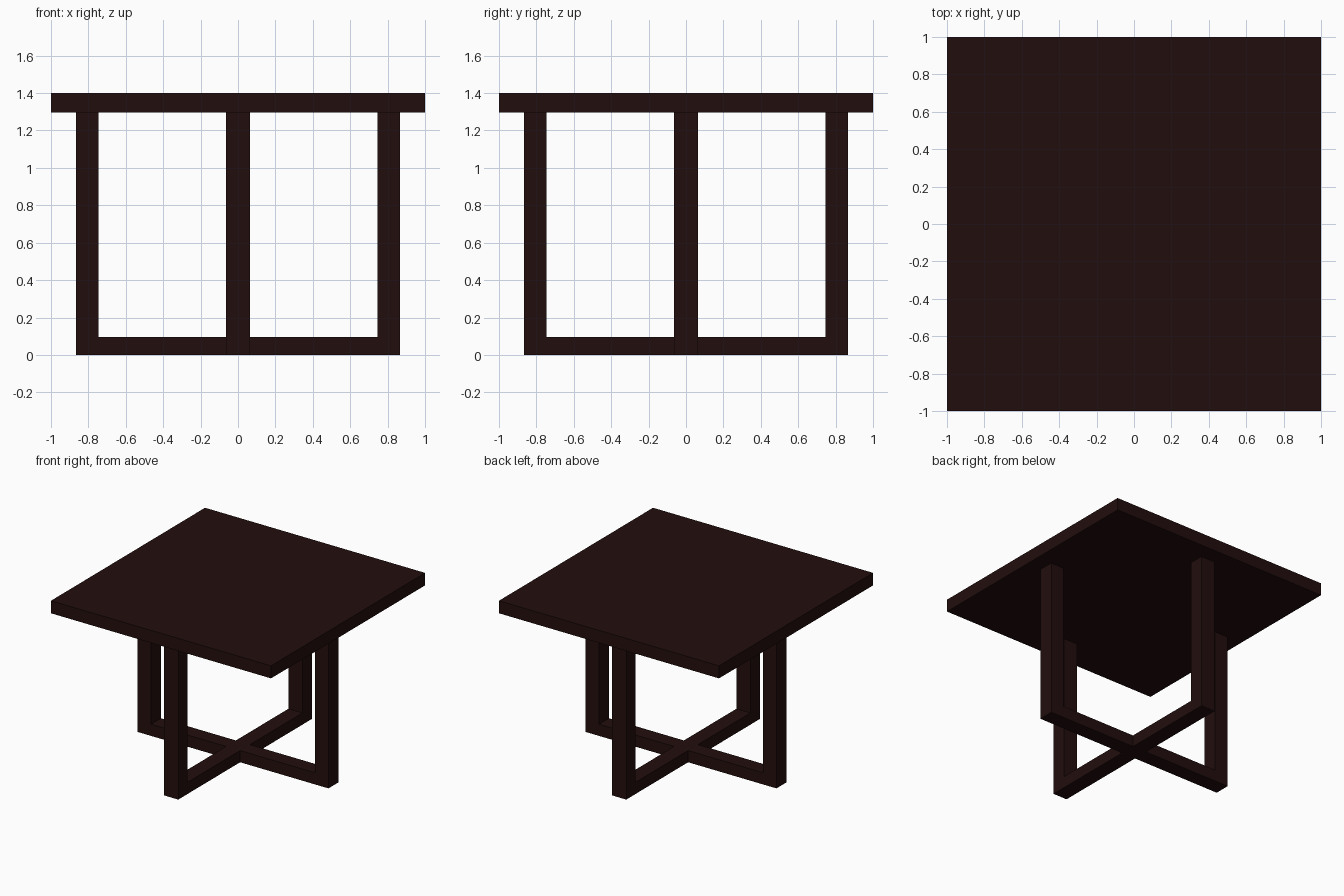
import bpy
from mathutils import Matrix, Vector
from math import radians

TOP_Z, UNDER_Z = 1.4, 1.297       # table top slab
OUTER, INNER = 0.867, 0.745       # leg faces measured from the centre
WIDTH, RAIL_H = 0.128, 0.096      # timber width and floor rail height

cube = bpy.data.objects.get("Cube")
if cube:
    bpy.data.objects.remove(cube, do_unlink=True)

# Dark stained wood
wood = bpy.data.materials.new("dark_brown_wood")
wood.use_nodes = True
colour = (0.0160, 0.0042, 0.0040, 1)
wood.diffuse_color = colour
shader = wood.node_tree.nodes["Principled BSDF"]
shader.inputs["Base Color"].default_value = colour
shader.inputs["Roughness"].default_value = 0.6


def box(name, low, high, turn=0):
    """Box between two corners, turned about the vertical axis."""
    low, high = Vector(low), Vector(high)
    bpy.ops.mesh.primitive_cube_add(size=1)
    obj = bpy.context.object
    obj.name = name
    obj.data.transform(Matrix.Rotation(radians(turn), 4, "Z")
                       @ Matrix.Translation((low + high) / 2)
                       @ Matrix.Diagonal((*(high - low), 1)))
    obj.data.materials.append(wood)
    return obj


# Square top
box("table_top", (-1, -1, UNDER_Z), (1, 1, TOP_Z))

# Four legs, one at the middle of each side, joined by crossed floor rails
half = WIDTH / 2
for side, turn in (("left", 0), ("back", 90), ("right", 180), ("front", 270)):
    box(side + "_leg", (INNER, -half, 0), (OUTER, half, UNDER_Z), turn)
    box(side + "_rail", (half, -half, 0), (INNER, half, RAIL_H), turn)
box("rail_crossing", (-half, -half, 0), (half, half, RAIL_H))
